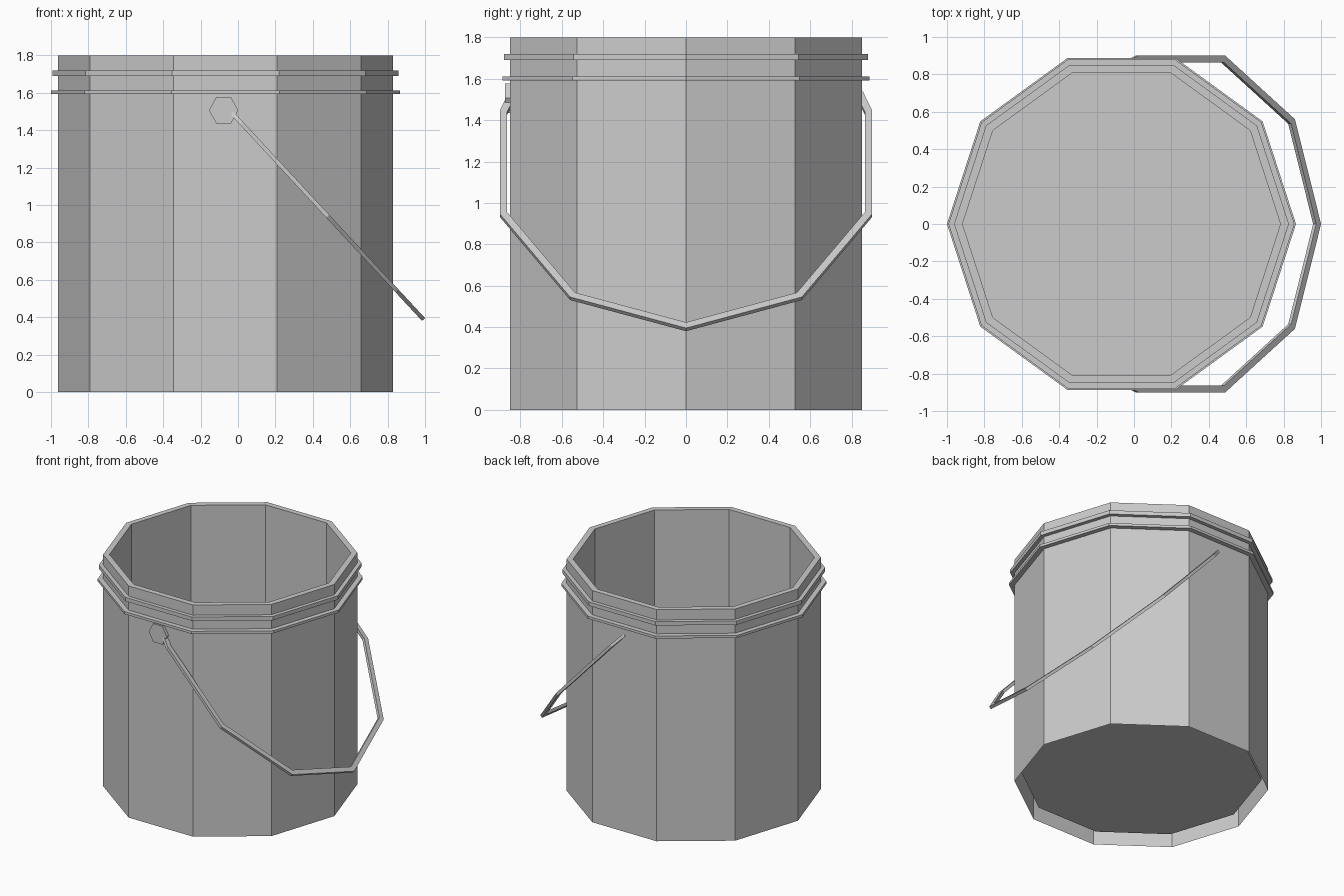
import bpy, bmesh
from math import cos, sin, tau
from mathutils import Vector

if "Cube" in bpy.data.objects:
    bpy.data.objects.remove(bpy.data.objects["Cube"])

CX = -0.067   # bucket axis
SIDES = 10


def finish(name, bm):
    bmesh.ops.recalc_face_normals(bm, faces=bm.faces)
    me = bpy.data.meshes.new(name)
    bm.to_mesh(me)
    bm.free()
    ob = bpy.data.objects.new(name, me)
    bpy.context.collection.objects.link(ob)
    return ob


def revolve(name, profile, closed=False, cap_end=False):
    """Turn an (r, z) profile around the bucket axis with flat sides."""
    bm = bmesh.new()
    loops = [[bm.verts.new((CX + r * cos(tau * i / SIDES), r * sin(tau * i / SIDES), z))
              for i in range(SIDES)] for r, z in profile]
    pairs = list(zip(loops, loops[1:]))
    if closed:
        pairs.append((loops[-1], loops[0]))
    for a, b in pairs:
        for i in range(SIDES):
            j = (i + 1) % SIDES
            bm.faces.new((a[i], a[j], b[j], b[i]))
    if cap_end:
        bm.faces.new(loops[-1])
    return finish(name, bm)


# Bucket: outer skirt, rim, inner wall and raised floor
revolve("bucket_body", [(0.895, 0), (0.895, 1.8), (0.85, 1.8), (0.85, 0.08)], cap_end=True)

# Two reinforcing rings under the rim
for name, r, z0, z1 in (("upper_ring", 0.925, 1.69, 1.72), ("lower_ring", 0.933, 1.592, 1.612)):
    revolve(name, [(0.89, z0), (r, z0), (r, z1), (0.89, z1)], closed=True)

# Hexagonal pivot knob on the front
bm = bmesh.new()
hexagon = [(-0.077 + 0.078 * cos(tau * i / 6), 1.506 + 0.082 * sin(tau * i / 6)) for i in range(6)]
face = bm.faces.new([bm.verts.new((x, -0.84, z)) for x, z in hexagon])
ext = bmesh.ops.extrude_face_region(bm, geom=[face])
bmesh.ops.translate(bm, vec=(0, -0.035, 0),
                    verts=[v for v in ext["geom"] if isinstance(v, bmesh.types.BMVert)])
finish("handle_knob", bm)

# Handle: outer edge as (distance from tip, y) in a tilted plane, mirrored in y
half = [(1.56, 0.855), (1.435, 0.9), (0.753, 0.9), (0.205, 0.56)]
outer = [Vector(p) for p in half + [(0, 0)] + [(u, -y) for u, y in reversed(half)]]
WIDTH, THICK = 0.036, 0.022
tip = Vector((0.992, 0, 0.3875))
along = Vector((-0.68, 0, 0.733))
normal = Vector((0.733, 0, 0.68))


def inset(i):
    """Mitred inward offset of an outer edge point."""
    segs = [(outer[k + 1] - outer[k]).normalized()
            for k in (i - 1, i) if 0 <= k < len(outer) - 1]
    perps = [Vector((-d.y, d.x)) for d in segs]
    perps = [p if p.dot(Vector((0.8, 0)) - outer[i]) > 0 else -p for p in perps]
    m = sum(perps, Vector((0, 0))).normalized()
    return outer[i] + m * WIDTH / m.dot(perps[0])


bm = bmesh.new()
sections = []
for i, o in enumerate(outer):
    n = inset(i)
    sections.append([bm.verts.new(tip + along * p.x + Vector((0, p.y, 0)) + normal * s * THICK / 2)
                     for p, s in ((o, -1), (o, 1), (n, 1), (n, -1))])
for a, b in zip(sections, sections[1:]):
    for i in range(4):
        j = (i + 1) % 4
        bm.faces.new((a[i], a[j], b[j], b[i]))
bm.faces.new(sections[0])
bm.faces.new(sections[-1])
finish("handle", bm)
